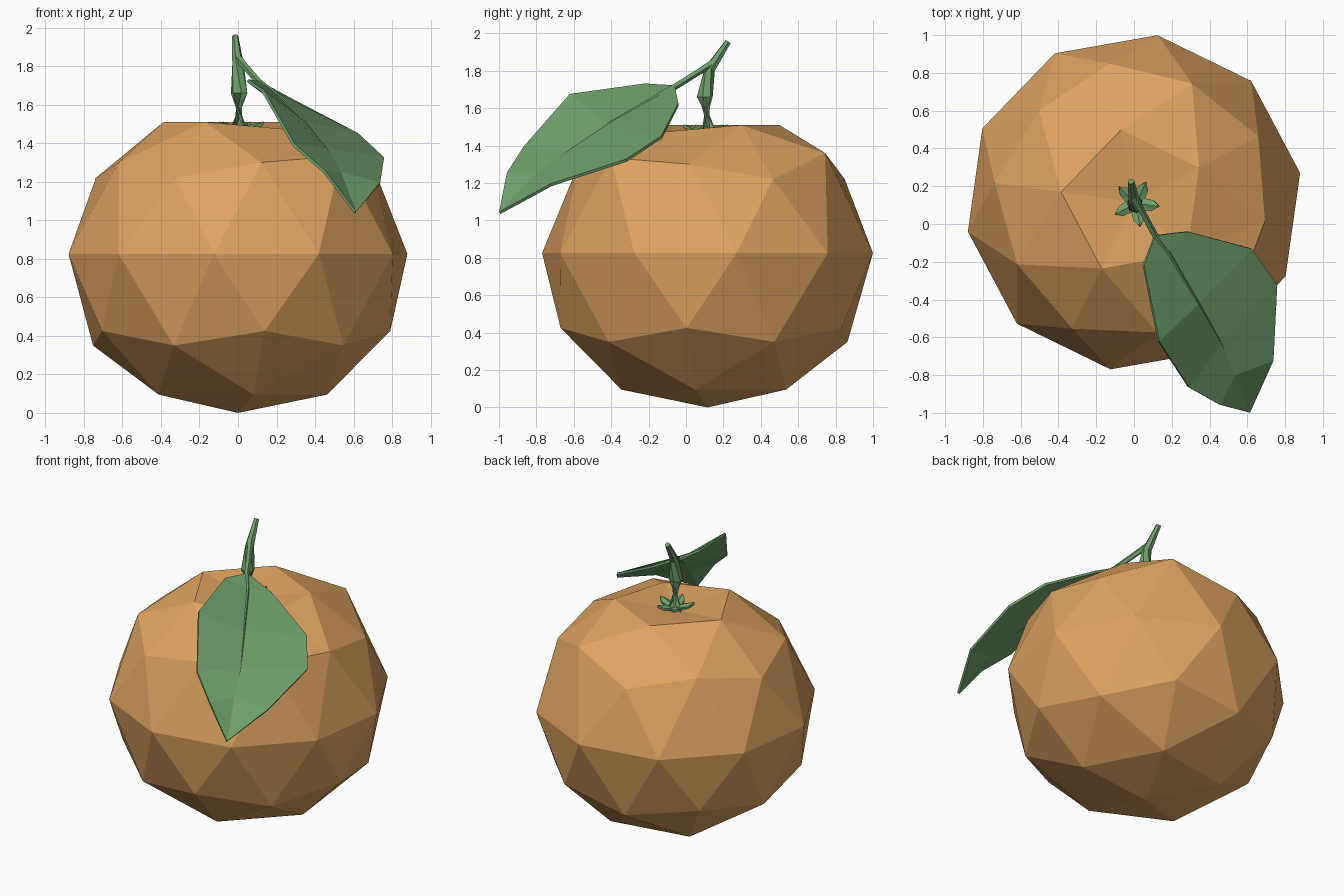
import bpy, bmesh, math
from mathutils import Vector

if "Cube" in bpy.data.objects:
    bpy.data.objects.remove(bpy.data.objects["Cube"])


def material(name, rgb):
    m = bpy.data.materials.new(name)
    m.diffuse_color = (*rgb, 1)
    m.use_nodes = True
    m.node_tree.nodes["Principled BSDF"].inputs["Base Color"].default_value = m.diffuse_color
    return m


PEEL = material("peel", (0.74, 0.37, 0.12))
GREEN = material("green", (0.16, 0.35, 0.15))


def finish(bm, name, mat, thickness=0):
    if not thickness:
        bmesh.ops.recalc_face_normals(bm, faces=bm.faces)
    me = bpy.data.meshes.new(name)
    bm.to_mesh(me)
    bm.free()
    me.materials.append(mat)
    ob = bpy.data.objects.new(name, me)
    bpy.context.collection.objects.link(ob)
    if thickness:
        s = ob.modifiers.new("thickness", 'SOLIDIFY')
        s.thickness = thickness
        s.offset = 0
    return ob


def tube(name, path, sides):
    """Tapered tube through (x, y, z, radius) points."""
    bm = bmesh.new()
    pts = [Vector(p[:3]) for p in path]
    rings = []
    for i, p in enumerate(path):
        d = pts[min(i + 1, len(pts) - 1)] - pts[max(i - 1, 0)]
        q = d.to_track_quat('Z', 'Y')
        rings.append([bm.verts.new(pts[i] + q @ Vector((
            p[3] * math.cos(math.tau * k / sides),
            p[3] * math.sin(math.tau * k / sides), 0))) for k in range(sides)])
    for a, b in zip(rings, rings[1:]):
        for k in range(sides):
            n = (k + 1) % sides
            bm.faces.new((a[k], a[n], b[n], b[k]))
    bm.faces.new(rings[0][::-1])
    bm.faces.new(rings[-1])
    return finish(bm, name, GREEN)


# Fruit: icosphere whose rings are squashed at the top and bottom
RINGS = {-1.0: (0, 0.0), -0.851: (0.467, 0.095), -0.526: (0.76, 0.35),
         -0.447: (0.798, 0.425), 0.0: (0.893, 0.825), 0.447: (0.745, 1.22),
         0.526: (0.70, 1.30), 0.851: (0.39, 1.51), 1.0: (0, 1.46)}
BUMPS = {(0.447, 316): 1.335, (0.526, 64): 1.36, (0.851, 316): 1.47}
bm = bmesh.new()
bmesh.ops.create_icosphere(bm, subdivisions=2, radius=1)
for v in bm.verts:
    level = min(RINGS, key=lambda z: abs(z - v.co.z))
    r, z = RINGS[level]
    ang = math.atan2(v.co.y, v.co.x) + math.radians(28)
    z = BUMPS.get((level, round(math.degrees(ang)) % 360), z)
    v.co = (r * math.cos(ang), 0.115 + r * math.sin(ang), z)
finish(bm, "fruit", PEEL)

# Calyx: five-lobed star at the stem foot
bm = bmesh.new()
centre = bm.verts.new((0.01, 0.11, 1.475))
rim = []
for k in range(5):
    for off, r, z in ((-36, 0.055, 1.475), (-15, 0.095, 1.485), (0, 0.125, 1.505), (15, 0.095, 1.485)):
        a = math.radians(-80 + 72 * k + off)
        rim.append(bm.verts.new((0.01 + r * math.cos(a), 0.11 + r * math.sin(a), z)))
for i, v in enumerate(rim):
    bm.faces.new((centre, v, rim[(i + 1) % len(rim)]))
finish(bm, "calyx", GREEN, 0.016)

# Stem and leaf stalk, the stalk running on as the midrib
tube("stem", [(0.003, 0.125, 1.44, 0.058), (0.006, 0.1, 1.66, 0.044),
              (0, 0.128, 1.81, 0.03), (-0.015, 0.225, 1.955, 0.017)], 6)
MID = [(0.11, -0.06, 1.715), (0.18, -0.15, 1.665), (0.34, -0.42, 1.51),
       (0.46, -0.63, 1.365), (0.53, -0.80, 1.245), (0.61, -0.995, 1.04)]
tube("leaf_stalk", [(0.0, 0.14, 1.84, 0.022), (0.045, 0.06, 1.79, 0.018)]
     + [(*p, 0.018 - 0.003 * i) for i, p in enumerate(MID)], 5)

# Leaf: two halves folded along the midrib
LEFT = [(0.05, -0.22, 1.725), (0.13, -0.62, 1.67), (0.29, -0.865, 1.39), (0.45, -0.955, 1.25)]
RIGHT = [(0.285, -0.04, 1.62), (0.62, -0.13, 1.445), (0.755, -0.32, 1.32), (0.735, -0.72, 1.19)]
bm = bmesh.new()
mid = [bm.verts.new(p) for p in MID]
for pts, flip in ((LEFT, False), (RIGHT, True)):
    edge = [mid[0]] + [bm.verts.new(p) for p in pts] + [mid[-1]]
    for i in range(5):
        loop = [edge[i], edge[i + 1], mid[i + 1], mid[i]]
        loop = list(dict.fromkeys(loop))
        bm.faces.new(loop[::-1] if flip else loop)
finish(bm, "leaf", GREEN, 0.016)
